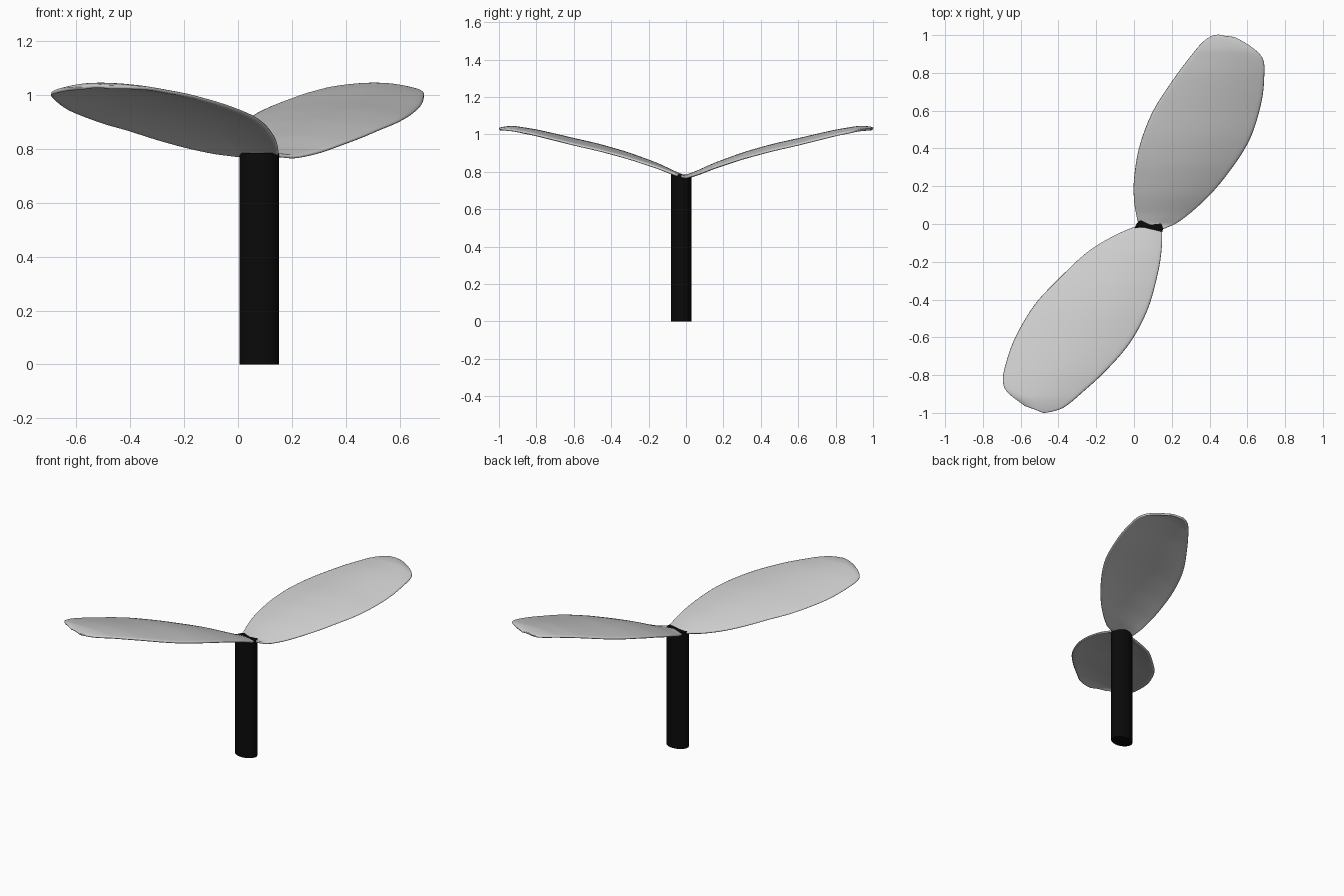
import bpy, bmesh
from mathutils import Vector

if "Cube" in bpy.data.objects:
    bpy.data.objects.remove(bpy.data.objects["Cube"])

COLS, STEPS = 18, 5
# Rim height of a leaf as a function of distance from the stem along y
RIM = [(-0.1, 0.765), (0.0, 0.768), (0.06, 0.785), (0.15, 0.82), (0.31, 0.872), (0.46, 0.912),
       (0.6, 0.944), (0.8, 0.995), (0.92, 1.02), (1.02, 1.03)]


def rim_height(d):
    for (a, za), (b, zb) in zip(RIM, RIM[1:]):
        if d <= b:
            return za + (zb - za) * max(0, d - a) / (b - a)
    return RIM[-1][1]


def spline(points):
    """Catmull-Rom curve through the given points."""
    p = [Vector(q) for q in points]
    p = [2 * p[0] - p[1]] + p + [2 * p[-1] - p[-2]]
    out = []
    for i in range(1, len(p) - 2):
        a, b, c, d = p[i - 1:i + 3]
        for k in range(STEPS):
            t = k / STEPS
            out.append(0.5 * (2 * b + (c - a) * t + (2 * a - 5 * b + 4 * c - d) * t * t
                              + (3 * b - a - 3 * c + d) * t ** 3))
    return out + [p[-2]]


def make_leaf(name, left, right):
    """Thin domed blade stretched between a left and a right outline."""
    bm = bmesh.new()
    rows = []
    for l, r in zip(spline(left), spline(right)):
        width = (r - l).length
        row = []
        for j in range(COLS + 1):
            u = j / COLS
            q = l.lerp(r, u)
            dome = 0.055 * width * (1 - (2 * u - 1) ** 2)
            row.append(bm.verts.new((q.x, q.y, rim_height(abs(q.y)) + dome)))
        rows.append(row)
    for a, b in zip(rows, rows[1:]):
        for j in range(COLS):
            bm.faces.new((a[j], a[j + 1], b[j + 1], b[j]))
    bmesh.ops.recalc_face_normals(bm, faces=bm.faces)
    bm.normal_update()
    if sum(f.normal.z for f in bm.faces) < 0:
        bmesh.ops.reverse_faces(bm, faces=bm.faces)
    for f in bm.faces:
        f.smooth = True
    mesh = bpy.data.meshes.new(name)
    bm.to_mesh(mesh)
    bm.free()
    ob = bpy.data.objects.new(name, mesh)
    bpy.context.collection.objects.link(ob)
    solid = ob.modifiers.new("thickness", 'SOLIDIFY')
    solid.thickness, solid.offset = 0.014, 0
    sub = ob.modifiers.new("rounded_rim", 'SUBSURF')
    sub.levels = sub.render_levels = 1
    return ob


# Two leaves
make_leaf("back_leaf",
          [(0.02, 0.01), (0, 0.12), (0, 0.25), (0.03, 0.42), (0.1, 0.6),
           (0.21, 0.77), (0.3, 0.89), (0.36, 0.96), (0.41, 0.995), (0.45, 1.0)],
          [(0.15, -0.03), (0.25, 0.02), (0.4, 0.15), (0.53, 0.31), (0.62, 0.46),
           (0.675, 0.64), (0.69, 0.77), (0.685, 0.87), (0.63, 0.93), (0.53, 0.99)])
make_leaf("front_leaf",
          [(0.02, -0.01), (-0.1, -0.06), (-0.25, -0.15), (-0.41, -0.3), (-0.53, -0.43),
           (-0.63, -0.6), (-0.68, -0.74), (-0.695, -0.83), (-0.67, -0.89), (-0.57, -0.965)],
          [(0.15, -0.04), (0.148, -0.12), (0.13, -0.25), (0.075, -0.45), (-0.02, -0.63),
           (-0.15, -0.78), (-0.27, -0.89), (-0.36, -0.965), (-0.42, -0.99), (-0.48, -1.0)])

# Oval black stem
bpy.ops.mesh.primitive_cylinder_add(vertices=48, radius=1, depth=1, location=(0.079, -0.025, 0.3925))
stem = bpy.context.object
stem.name = "stem"
stem.scale = (0.074, 0.055, 0.785)
bpy.ops.object.transform_apply(location=False, rotation=False, scale=True)
bpy.ops.object.shade_smooth_by_angle()
black = bpy.data.materials.new("black")
black.diffuse_color = (0.003, 0.003, 0.003, 1)
black.use_nodes = True
black.node_tree.nodes["Principled BSDF"].inputs["Base Color"].default_value = black.diffuse_color
stem.data.materials.append(black)
